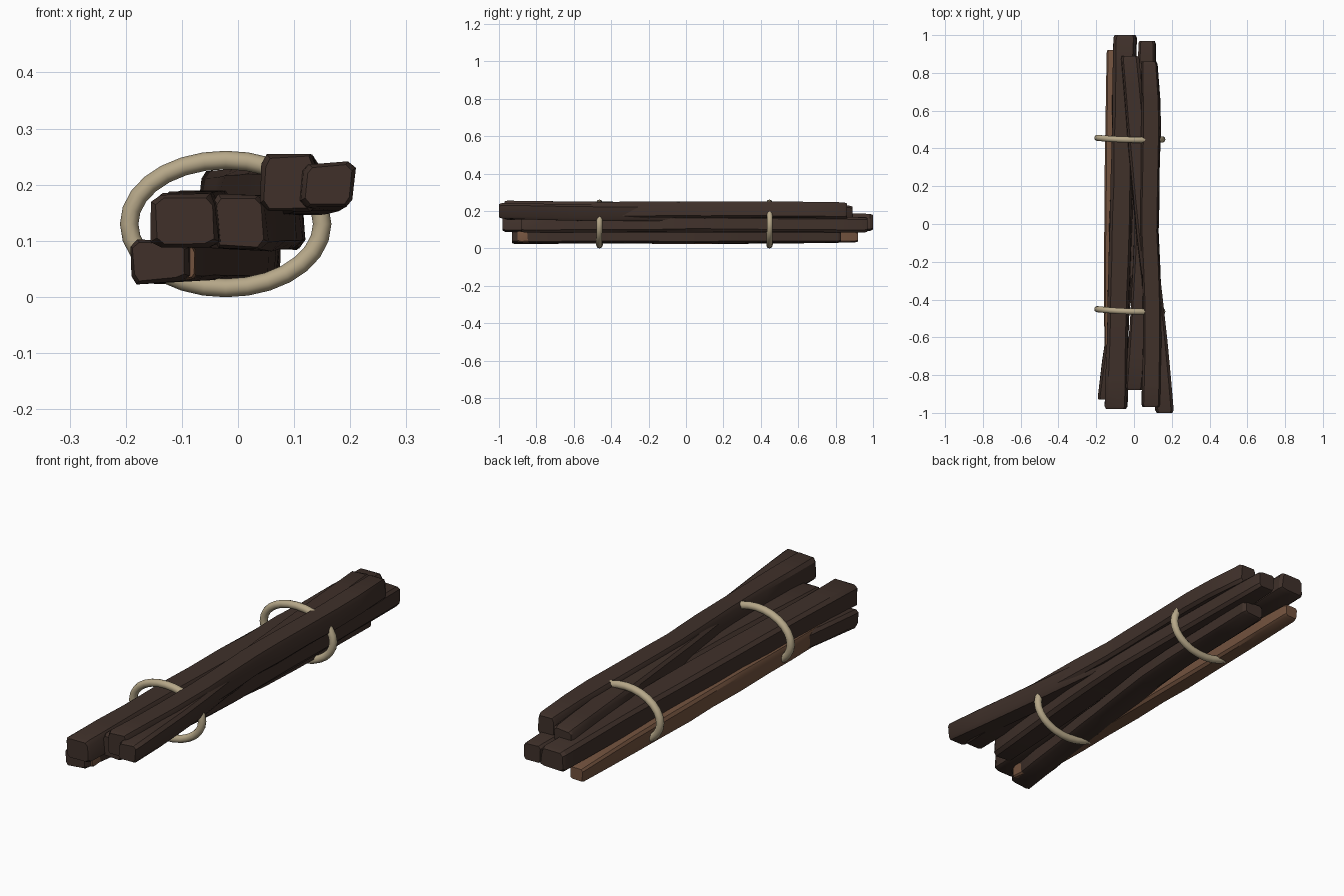
import bpy, bmesh, math, random
from mathutils import Vector

if "Cube" in bpy.data.objects:
    bpy.data.objects.remove(bpy.data.objects["Cube"], do_unlink=True)


def material(name, rgb):
    m = bpy.data.materials.new(name)
    m.use_nodes = True
    m.diffuse_color = (*rgb, 1)
    m.node_tree.nodes["Principled BSDF"].inputs["Base Color"].default_value = (*rgb, 1)
    return m


DARK = material("dark bark", (0.050, 0.030, 0.023))
BROWN = material("bare brown wood", (0.17, 0.085, 0.048))
ROPE = material("pale rope", (0.47, 0.39, 0.25))


def finish(obj, mat, angle):
    obj.data.materials.append(mat)
    bpy.ops.object.select_all(action="DESELECT")
    obj.select_set(True)
    bpy.context.view_layer.objects.active = obj
    bpy.ops.object.shade_smooth_by_angle(angle=math.radians(angle))


def sample(stations, y):
    """Blend the stations (y, x, z, width, height) at y."""
    for a, b in zip(stations, stations[1:]):
        if y <= b[0] + 1e-6:
            t = (y - a[0]) / (b[0] - a[0])
            return [p + (q - p) * t for p, q in zip(a[1:], b[1:])]
    return stations[-1][1:]


def stick(name, stations, mat, seed):
    """Loft a rough chamfered-box section along the stations."""
    rng = random.Random(seed)
    y0, y1 = stations[0][0], stations[-1][0]
    corners = [(sx * a, sz * b) for sx, sz, flip in
               ((1, 1, 0), (-1, 1, 1), (-1, -1, 0), (1, -1, 1))
               for a, b in (((1, .7), (.75, 1)) if not flip else ((.75, 1), (1, .7)))]
    # Each long edge keeps its own offset so the grain runs lengthwise
    grain = [rng.uniform(.9, 1.06) for _ in corners]
    steps = 10
    rows = [(y0, .86), (y0 + .015, 1)]
    rows += [(y0 + (y1 - y0) * i / steps + rng.uniform(-.03, .03), 1) for i in range(1, steps)]
    rows += [(y1 - .015, 1), (y1, .86)]
    bm = bmesh.new()
    rings = []
    for y, scale in rows:
        x, z, w, h = sample(stations, y)
        ring = []
        for (cx, cz), g in zip(corners, grain):
            k = scale * g * rng.uniform(.95, 1.04) / 2
            ring.append(bm.verts.new((x + cx * w * k, y, z + cz * h * k)))
        rings.append(ring)
    n = len(corners)
    for a, b in zip(rings, rings[1:]):
        for i in range(n):
            j = (i + 1) % n
            bm.faces.new((a[i], a[j], b[j], b[i]))
    bm.faces.new(rings[0])
    bm.faces.new(rings[-1])
    bmesh.ops.recalc_face_normals(bm, faces=bm.faces)
    mesh = bpy.data.meshes.new(name)
    bm.to_mesh(mesh)
    bm.free()
    obj = bpy.data.objects.new(name, mesh)
    bpy.context.collection.objects.link(obj)
    finish(obj, mat, 32)


# Upper layer
stick("upper_right_stick", [(-.97, .09, .203, .105, .105), (-.5, .1, .203, .1, .09),
      (0, .08, .205, .1, .085), (.6, .09, .205, .105, .085), (.86, .08, .2, .09, .09)], DARK, 1)
stick("upper_crossing_stick", [(-1, .16, .2, .095, .08), (-.55, .12, .19, .095, .085),
      (0, .055, .19, .1, .09), (.5, .01, .187, .1, .085), (.89, -.025, .185, .095, .085)], DARK, 2)

# Middle layer
stick("middle_left_stick", [(-.98, -.095, .134, .12, .1), (-.5, -.085, .138, .11, .1),
      (0, -.07, .138, .12, .1), (.6, -.06, .14, .11, .1), (1, -.048, .138, .125, .095)], DARK, 3)
stick("middle_right_stick", [(-.88, 0, .135, .1, .1), (-.4, .04, .135, .12, .1),
      (0, .06, .135, .12, .085), (.6, .065, .13, .11, .085), (.97, .068, .128, .095, .085)], DARK, 4)

# Lower layer
stick("lower_crossing_stick", [(-.93, -.14, .063, .105, .075), (-.4, -.07, .062, .11, .07),
      (.2, .01, .06, .11, .065), (.83, .025, .062, .1, .065)], DARK, 5)
stick("lower_brown_stick", [(-.9, -.095, .06, .04, .06), (-.7, -.125, .065, .075, .075),
      (0, -.12, .067, .08, .085), (.6, -.115, .065, .075, .08), (.92, -.112, .062, .07, .06)], BROWN, 6)


def rope_ring(name, y, slant):
    """Oval rope loop around the bundle, leaning a little."""
    count, sides, r = 28, 10, .0165
    bm = bmesh.new()
    rings = []
    for i in range(count):
        t = math.tau * i / count
        out = Vector((math.cos(t) / .172, 0, math.sin(t) / .114)).normalized()
        mid = Vector((-.022 + .172 * math.cos(t),
                      y - slant * math.cos(t) - .006 * math.sin(t) ** 2, .13 + .114 * math.sin(t)))
        rings.append([bm.verts.new(mid + out * r * math.cos(math.tau * s / sides)
                                   + Vector((0, r * math.sin(math.tau * s / sides), 0)))
                      for s in range(sides)])
    for i in range(count):
        a, b = rings[i], rings[(i + 1) % count]
        for s in range(sides):
            u = (s + 1) % sides
            bm.faces.new((a[s], a[u], b[u], b[s]))
    bmesh.ops.recalc_face_normals(bm, faces=bm.faces)
    mesh = bpy.data.meshes.new(name)
    bm.to_mesh(mesh)
    bm.free()
    obj = bpy.data.objects.new(name, mesh)
    bpy.context.collection.objects.link(obj)
    finish(obj, ROPE, 60)


rope_ring("front_rope_ring", -.457, .006)
rope_ring("back_rope_ring", .452, .004)
